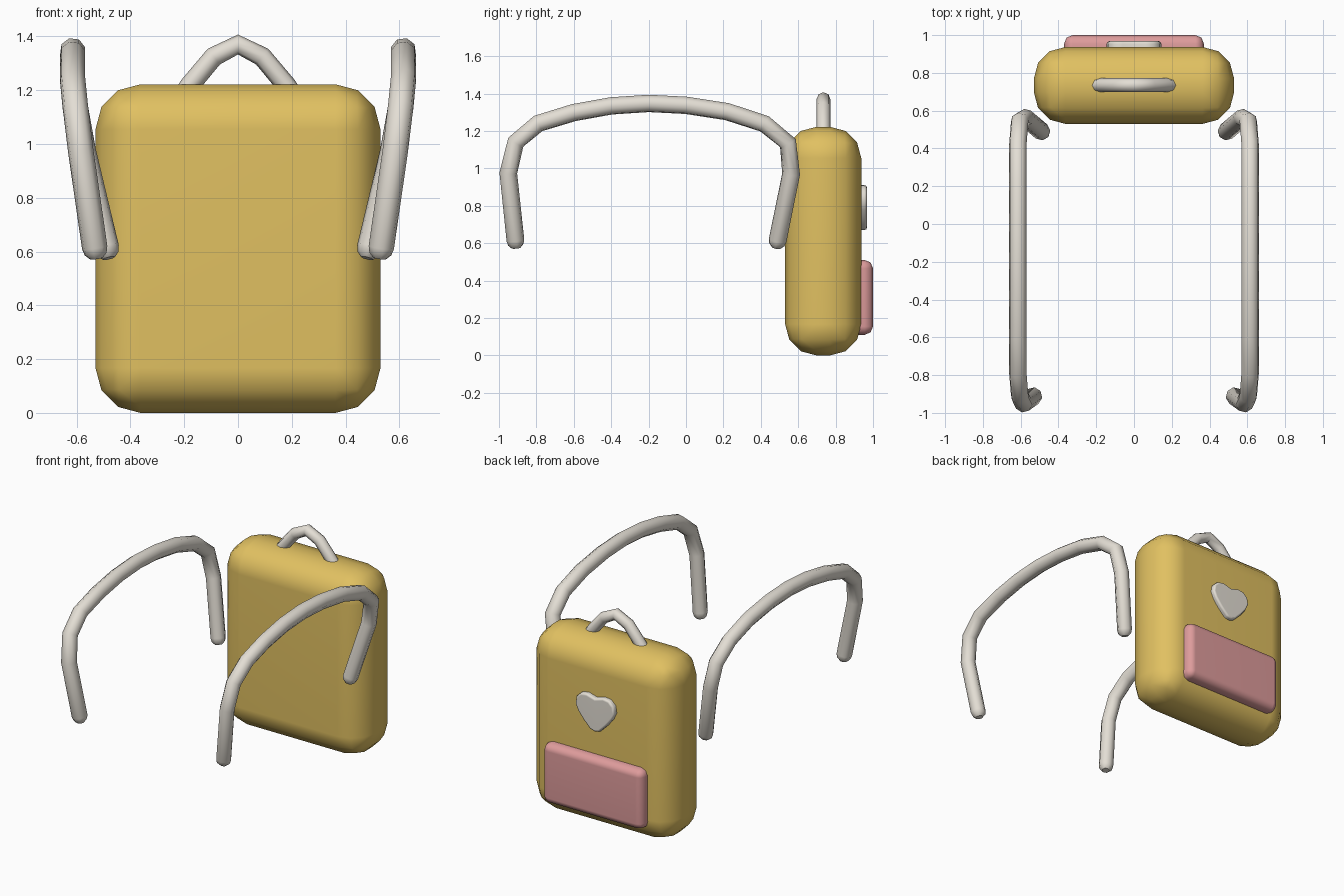
import bpy, bmesh, math
from mathutils import Vector

if "Cube" in bpy.data.objects:
    bpy.data.objects.remove(bpy.data.objects["Cube"])


def material(name, rgb):
    m = bpy.data.materials.new(name)
    m.diffuse_color = (*rgb, 1)
    m.use_nodes = True
    m.node_tree.nodes["Principled BSDF"].inputs["Base Color"].default_value = m.diffuse_color
    return m


GOLD = material("gold_fabric", (0.75, 0.53, 0.12))
PINK = material("pink_fabric", (0.73, 0.33, 0.33))
CREAM = material("cream_fabric", (0.77, 0.73, 0.66))


def smooth(obj, angle):
    bpy.ops.object.select_all(action='DESELECT')
    obj.select_set(True)
    bpy.context.view_layer.objects.active = obj
    bpy.ops.object.shade_smooth_by_angle(angle=math.radians(angle))


def finish(name, bm, mat, angle=50):
    bmesh.ops.recalc_face_normals(bm, faces=bm.faces)
    me = bpy.data.meshes.new(name)
    bm.to_mesh(me)
    bm.free()
    me.materials.append(mat)
    obj = bpy.data.objects.new(name, me)
    bpy.context.collection.objects.link(obj)
    smooth(obj, angle)
    mod = obj.modifiers.new("weighted", 'WEIGHTED_NORMAL')
    mod.keep_sharp = True
    return obj


def rounded_box(name, lo, hi, radius, segments, mat):
    bm = bmesh.new()
    bmesh.ops.create_cube(bm, size=1)
    lo, hi = Vector(lo), Vector(hi)
    bmesh.ops.scale(bm, vec=hi - lo, verts=bm.verts)
    bmesh.ops.translate(bm, vec=(lo + hi) / 2, verts=bm.verts)
    bmesh.ops.bevel(bm, geom=bm.edges[:], offset=radius, segments=segments,
                    profile=0.5, affect='EDGES')
    return finish(name, bm, mat)


def tube(name, points, radius, mat, round_ends=False):
    pts = [(Vector(p), 1.0) for p in points]
    if round_ends:
        for at, inner in ((0, 1), (-1, -2)):
            end = pts[at][0]
            d = (end - pts[inner][0]).normalized()
            tip = [(end + d * radius * 0.5, 0.87), (end + d * radius * 0.87, 0.5)]
            pts = tip[::-1] + pts if at == 0 else pts + tip
    cu = bpy.data.curves.new(name, 'CURVE')
    cu.dimensions = '3D'
    cu.bevel_depth = radius
    cu.bevel_resolution = 2
    cu.use_fill_caps = True
    sp = cu.splines.new('POLY')
    sp.points.add(len(pts) - 1)
    for sp_pt, (co, r) in zip(sp.points, pts):
        sp_pt.co = (*co, 1)
        sp_pt.radius = r
    cu.materials.append(mat)
    obj = bpy.data.objects.new(name, cu)
    bpy.context.collection.objects.link(obj)
    bpy.ops.object.select_all(action='DESELECT')
    obj.select_set(True)
    bpy.context.view_layer.objects.active = obj
    bpy.ops.object.convert(target='MESH')
    obj = bpy.context.view_layer.objects.active
    smooth(obj, 50)
    return obj


# Bag body and back pocket
rounded_box("bag_body", (-0.53, 0.53, 0), (0.53, 0.937, 1.222), 0.167, 3, GOLD)
rounded_box("pocket", (-0.37, 0.86, 0.11), (0.37, 1.0, 0.51), 0.045, 2, PINK)

# Heart badge: half outline (x, z), mirrored, extruded, rim rounded
half = [(0.035, 0.68), (0.085, 0.73), (0.125, 0.78), (0.145, 0.825),
        (0.137, 0.872), (0.105, 0.903), (0.06, 0.91)]
outline = ([(0, 0.67)] + half + [(0, 0.893)]
           + [(-x, z) for x, z in reversed(half)])
bm = bmesh.new()
base = bm.faces.new([bm.verts.new((x, 0.91, z)) for x, z in outline])
ext = bmesh.ops.extrude_face_region(bm, geom=[base], use_keep_orig=True)
top = [v for v in ext['geom'] if isinstance(v, bmesh.types.BMVert)]
bmesh.ops.translate(bm, vec=(0, 0.058, 0), verts=top)
rim = [e for e in bm.edges if all(v in top for v in e.verts)]
bmesh.ops.bevel(bm, geom=rim, offset=0.014, segments=2, profile=0.5, affect='EDGES')
finish("heart_badge", bm, CREAM)

# Carry handle on top
arch = [(0.22, 1.16), (0.178, 1.22), (0.09, 1.325)]
path = [(-x, z) for x, z in arch] + [(0, 1.37)] + [(x, z) for x, z in arch[::-1]]
tube("carry_handle", [(x, 0.735, z) for x, z in path], 0.037, CREAM)

# Shoulder straps arching forward, one per side
strap = [(0.533, -0.912, 0.615), (0.585, -0.95, 0.975), (0.605, -0.91, 1.14),
         (0.615, -0.79, 1.24), (0.615, -0.60, 1.298), (0.615, -0.40, 1.334),
         (0.615, -0.20, 1.347), (0.615, 0.0, 1.337), (0.615, 0.22, 1.303),
         (0.615, 0.42, 1.238), (0.605, 0.545, 1.135), (0.575, 0.562, 0.97),
         (0.49, 0.49, 0.615)]
for side, label in ((-1, "left"), (1, "right")):
    tube(f"shoulder_strap_{label}", [(side * x, y, z) for x, y, z in strap],
         0.048, CREAM, round_ends=True)
